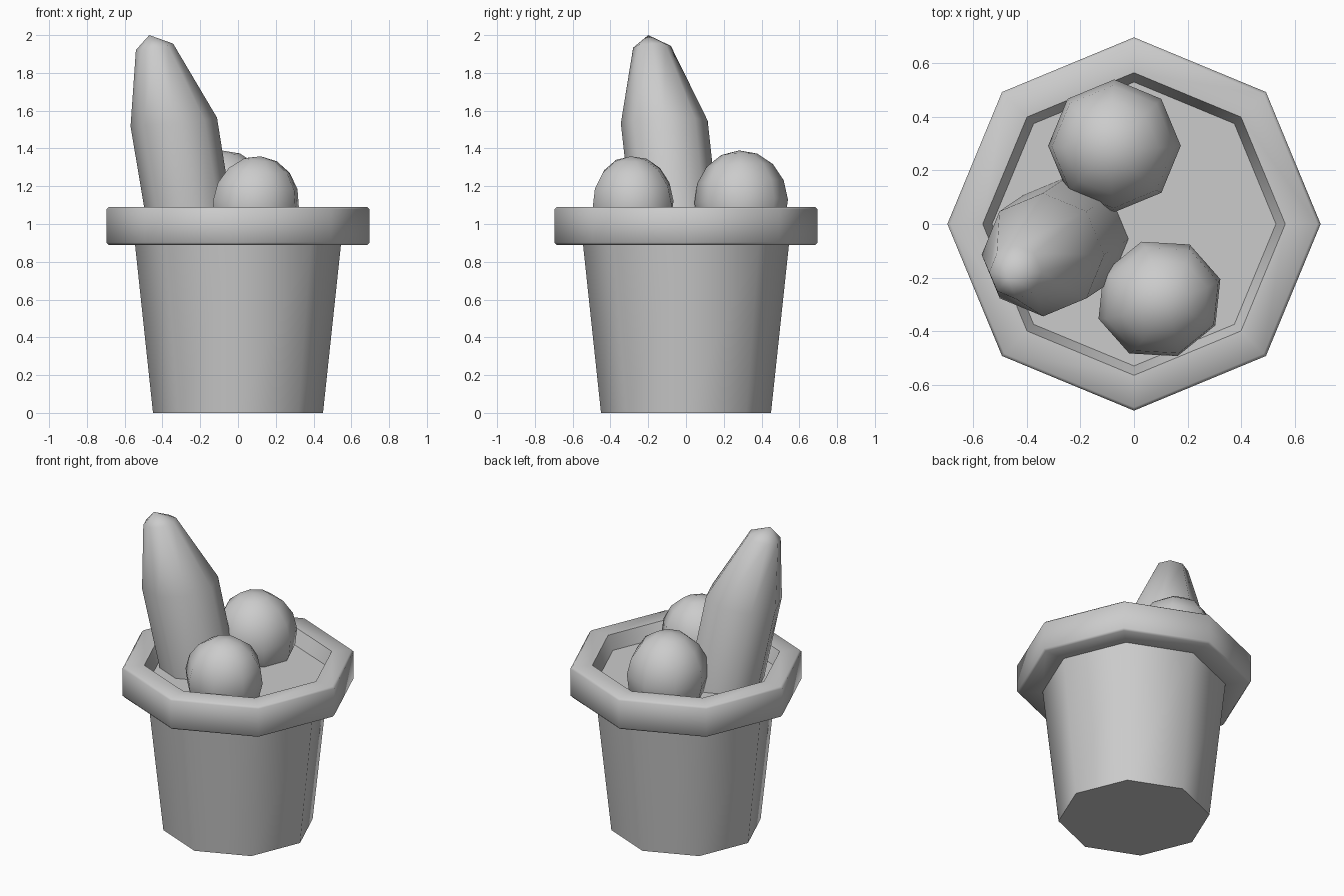
import bpy, bmesh
from math import cos, sin, pi, radians
from mathutils import Vector, Euler

if "Cube" in bpy.data.objects:
    bpy.data.objects.remove(bpy.data.objects["Cube"])

SIDES = 8


def finish(bm, name, angle=50):
    bmesh.ops.recalc_face_normals(bm, faces=bm.faces)
    me = bpy.data.meshes.new(name)
    bm.to_mesh(me)
    bm.free()
    ob = bpy.data.objects.new(name, me)
    bpy.context.collection.objects.link(ob)
    bpy.ops.object.select_all(action='DESELECT')
    ob.select_set(True)
    bpy.context.view_layer.objects.active = ob
    bpy.ops.object.shade_smooth_by_angle(angle=radians(angle))
    return ob


def loft(name, rings, tip=None, angle=50):
    """Skin eight-sided rings (centre, radius, tilt); cap the ends or close to a tip."""
    bm = bmesh.new()
    loops = []
    for centre, r, tilt in rings:
        rot = Euler(tilt)
        loops.append([])
        for i in range(SIDES):
            a = 2 * pi * i / SIDES
            p = Vector((r * cos(a), r * sin(a), 0))
            p.rotate(rot)
            loops[-1].append(bm.verts.new(p + Vector(centre)))
    for a, b in zip(loops, loops[1:]):
        for i in range(SIDES):
            j = (i + 1) % SIDES
            bm.faces.new((a[i], a[j], b[j], b[i]))
    bm.faces.new(loops[0][::-1])
    if tip:
        t = bm.verts.new(tip)
        for i in range(SIDES):
            bm.faces.new((loops[-1][i], loops[-1][(i + 1) % SIDES], t))
    else:
        bm.faces.new(loops[-1])
    return finish(bm, name, angle)


# Pot: tapered body, bevelled rim, inner wall and soil in one profile
profile = [(0.45, 0), (0.545, 0.89), (0.685, 0.89), (0.697, 0.902), (0.697, 1.078),
           (0.685, 1.09), (0.565, 1.09), (0.53, 1.0)]
loft("pot", [((0, 0, z), r, (0, 0, 0)) for r, z in profile])

# Tall leaning cactus column
loft("tall_cactus", [
    ((-0.235, -0.045, 0.90), 0.23, (0, 0, 0)),
    ((-0.340, -0.115, 1.54), 0.23, (0.03, -0.10, 0)),
    ((-0.442, -0.180, 1.938), 0.10, (0.05, -0.17, 0)),
], tip=(-0.47, -0.20, 2.0), angle=75)


# Two round cacti half sunk in the soil
def ball(name, centre, size, rot):
    bm = bmesh.new()
    bmesh.ops.create_uvsphere(bm, u_segments=SIDES, v_segments=8, radius=1)
    e = Euler(rot)
    for v in bm.verts:
        p = Vector((v.co.x * size[0], v.co.y * size[1], v.co.z * size[2]))
        p.rotate(e)
        v.co = p + Vector(centre)
    finish(bm, name, 75)


ball("front_ball_cactus", (0.095, -0.28, 1.105), (0.24, 0.225, 0.255), (0.08, 0.08, radians(18)))
ball("back_ball_cactus", (-0.073, 0.292, 1.12), (0.248, 0.248, 0.27), (0.04, -0.05, 0))
